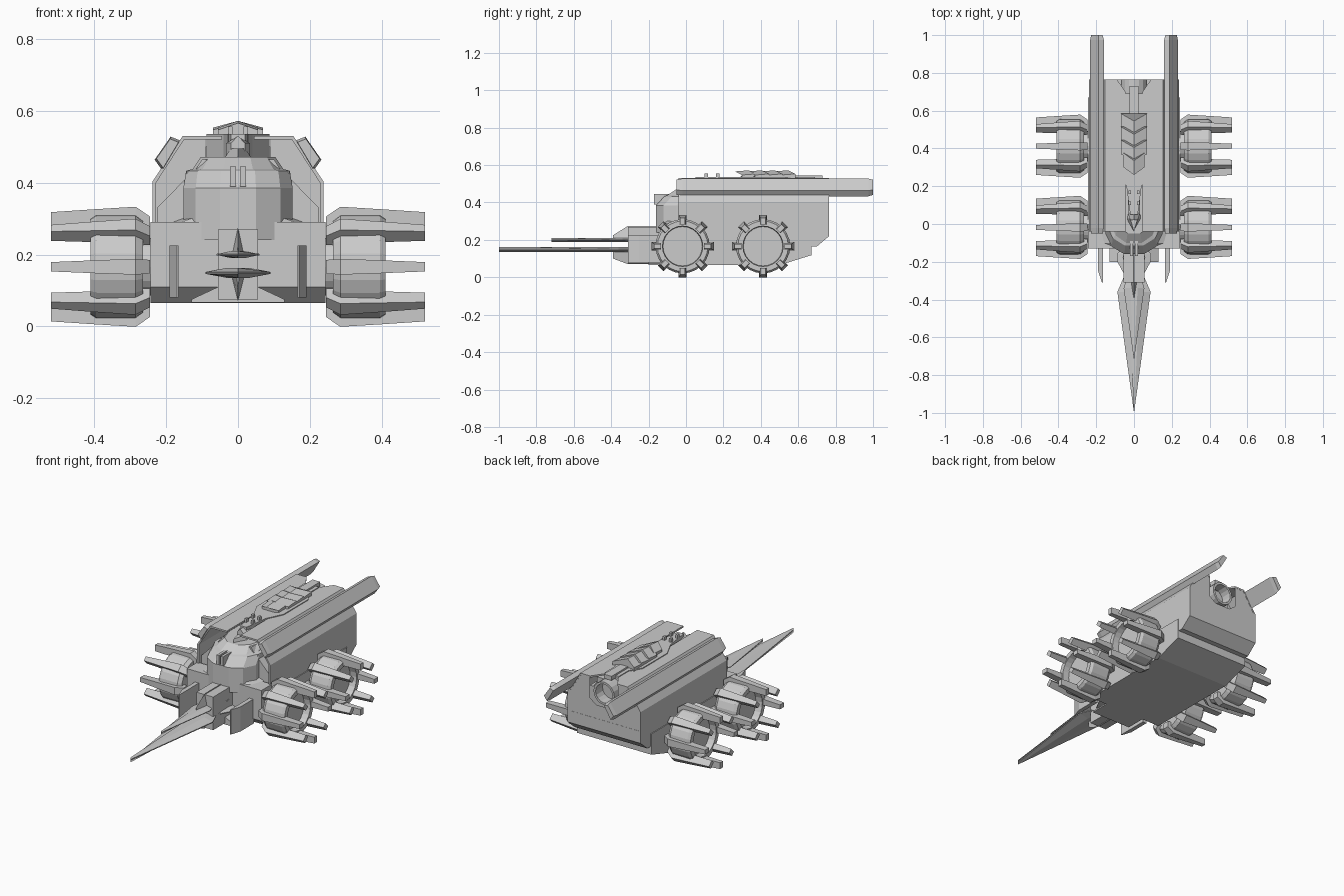
import bpy, bmesh, math
from mathutils import Vector, Matrix

cube = bpy.data.objects.get("Cube")
if cube:
    bpy.data.objects.remove(cube, do_unlink=True)

grey = bpy.data.materials.new("hull_grey")
grey.use_nodes = True
grey.diffuse_color = (0.6, 0.6, 0.6, 1)
grey.node_tree.nodes["Principled BSDF"].inputs["Base Color"].default_value = (0.6, 0.6, 0.6, 1)


def finish(name, bm, mirror=False, recalc=True):
    if recalc:
        bmesh.ops.recalc_face_normals(bm, faces=bm.faces)
    mesh = bpy.data.meshes.new(name)
    bm.to_mesh(mesh)
    bm.free()
    mesh.materials.append(grey)
    ob = bpy.data.objects.new(name, mesh)
    bpy.context.collection.objects.link(ob)
    if mirror:
        ob.modifiers.new("mirror", "MIRROR")
    return ob


def add_loft(bm, rings, caps=True):
    """Skin a series of closed rings with equal point counts."""
    loops = [[bm.verts.new(p) for p in ring] for ring in rings]
    n = len(loops[0])
    for a, b in zip(loops, loops[1:]):
        for i in range(n):
            j = (i + 1) % n
            bm.faces.new((a[i], a[j], b[j], b[i]))
    if caps:
        bm.faces.new(loops[0])
        bm.faces.new(loops[-1])


def loft(name, rings, mirror=False):
    bm = bmesh.new()
    add_loft(bm, rings)
    return finish(name, bm, mirror)


def side_prism(name, yz, x0, x1, mirror=False):
    return loft(name, [[(x, y, z) for y, z in yz] for x in (x0, x1)], mirror)


def front_prism(name, xz, y0, y1, mirror=False):
    return loft(name, [[(x, y, z) for x, z in xz] for y in (y0, y1)], mirror)


def both(half):
    """Close a half outline by reflecting it across x = 0."""
    return half + [(-x, v) for x, v in reversed(half) if x > 0]


def box(name, x0, x1, y0, y1, z0, z1, mirror=False):
    return side_prism(name, [(y0, z0), (y1, z0), (y1, z1), (y0, z1)], x0, x1, mirror)


# Lower hull and rear belly
side_prism("lower_hull", [(-.13, .29), (-.13, .11), (-.08, .065), (.5, .065),
                          (.67, .118), (.67, .24), (0, .24), (-.03, .29)], -.243, .243)
side_prism("rear_belly", [(.765, .29), (.765, .22), (.70, .165), (0, .165), (0, .29)], -.232, .232)

# Main inner body
front_prism("inner_body", both([(.225, .2), (.225, .33), (.143, .414), (.143, .433), (.12, .433), (.1, .465)]),
            -.02, .69)

# Thin outer shell wrapped over the body
shell = []
for y, low in ((-.04, .165), (.70, .165), (.765, .22)):
    section = [(.238, low), (.238, .403), (.154, .53), (.045, .53),
               (.045, .52), (.15, .52), (.228, .4), (.228, low)]
    if y > .75:
        section[3], section[4] = (.09, .53), (.09, .52)
    shell.append([(x, y, z) for x, z in section])
loft("outer_shell", shell, True)

# Rear wall with a notch around the exhaust
bm = bmesh.new()
outline = both([(.235, .29), (.235, .403), (.152, .528), (.09, .528), (.09, .40), (.05, .37)])
wall = bm.faces.new([bm.verts.new((x, .764, z)) for x, z in outline])
wall.normal_update()
if wall.normal.y < 0:
    wall.normal_flip()
finish("rear_wall", bm, recalc=False)
box("exhaust_recess", -.09, .09, .66, .70, .36, .50)

# Exhaust ring
def circle_y(r, y, z):
    return [(r * math.cos(t * math.tau / 16), y, z + r * math.sin(t * math.tau / 16)) for t in range(16)]

bm = bmesh.new()
profile = [(.068, .68), (.068, .765), (.055, .765), (.055, .70), (.068, .68)]
add_loft(bm, [circle_y(r, y, .45) for r, y in profile], caps=False)
finish("exhaust_ring", bm)

# Faceted front tower
def tower_ring(z, s, dy):
    half = [(.05, -.16), (.118, -.12), (.152, -.05), (.152, .1)]
    return [(x * s, y + dy, z) for x, y in both(half)]

loft("front_tower", [tower_ring(.24, 1, 0), tower_ring(.385, 1, 0), tower_ring(.433, .95, .045),
                     tower_ring(.438, .83, .06), tower_ring(.472, .68, .11)])
loft("tower_skirt", [[(x, y, z) for x, y in both([(.06 + d, -.128), (.13 + d, -.1), (.16 + d, 0)])]
                     for z, d in ((.289, .03), (.30, 0))])

# Prow block, its foot, forks and side fins
box("prow_block", -.055, .055, -.31, -.1, .075, .27)
front_prism("prow_foot", both([(.13, .067), (.13, .075), (.055, .11)]), -.2, -.08)
for name, tip, root in (("upper_fork", .225, .275), ("lower_fork", .10, .07)):
    mid = .2 if tip > .16 else .135
    loft(name, [[(-w, y, mid), (w, y, mid), (0, y, z)]
                for y, w, z in ((-.39, .003, tip), (-.31, .016, root), (-.15, .03, root))])
loft("side_fin", [[(.165, y, .08), (x, y, .08), (x, y, .225), (.165, y, .225)]
                  for y, x in ((-.31, .17), (-.25, .19), (-.12, .19))], True)

# Twin bow spikes with bevelled edges
def spike(name, half, z, t):
    pts = both(half)
    rings = [[(x * s, y, z + dz) for x, y in pts] for s, dz in ((.35, -t), (1, -t * .2), (1, t * .2), (.35, t))]
    loft(name, rings)

spike("long_spike", [(.06, -.12), (.09, -.16), (.088, -.2), (.05, -.27), (.088, -.36), (0, -1)], .149, .014)
spike("short_spike", [(.045, -.12), (.06, -.18), (.03, -.26), (.055, -.34), (0, -.72)], .2, .01)

# Tilted side rails
rail = [(.21, .433), (.232, .464), (.1875, .528), (.16, .517)]
cx, cz = (sum(v) / 4 for v in zip(*rail))
loft("side_rail", [[(cx + (x - cx) * s, y, cz + (z - cz) * s) for x, z in rail]
                   for y, s in ((-.05, .85), (-.02, 1), (.975, 1), (1, .85))], True)

# Spine base, chevron armour and neck
loft("spine_base", [[(x, y, z) for x, y in both([(.02, .05), (.04, .2), (.088, .3), (.088, .53),
                                                 (.045, .6), (.045, .69)])] for z in (.45, .535)])
for i in range(4):
    y = .26 + i * .07
    w = .07 if i else .055
    rings = []
    for dy, drop in ((0, .006), (.075, 0)):
        rings.append([(-w, y + dy + .04, .5), (-w, y + dy + .04, .553 - drop), (0, y + dy, .572 - drop),
                      (w, y + dy + .04, .553 - drop), (w, y + dy + .04, .5), (0, y + dy, .5)])
    loft("spine_plate", rings)
box("spine_tail", -.025, .025, .56, .73, .52, .545)
loft("neck", [[(x * s, y, z) for x, z in both([(.033, .45), (.033, .51), (0, .53)])]
              for y, s in ((.02, .6), (.06, 1), (.22, 1))])
loft("nose_arrow", [[(x * s, y, z) for x, y in both([(0, -.04), (.04, .03), (.03, .08)])]
                    for z, s in ((.465, 1), (.495, .5))])
for y in (.10, .16):
    box("neck_post", .015, .028, y, y + .018, .5, .556, True)

# Twin nose guns
box("nose_gun", .006, .022, -.17, -.05, .39, .445, True)

# Paddle wheels
def circle_x(r, x, y, z):
    return [(x, y + r * math.cos(t * math.tau / 24), z + r * math.sin(t * math.tau / 24)) for t in range(24)]

for label, wy in (("front", -.018), ("rear", .412)):
    wz = .166
    bm = bmesh.new()
    add_loft(bm, [circle_x(r, x, wy, wz) for r, x in
                  ((.13, .265), (.145, .285), (.145, .395), (.135, .41), (.108, .41), (.105, .37))])
    add_loft(bm, [circle_x(.08, x, wy, wz) for x in (.22, .27)])
    finish(label + "_wheel", bm, True)
    bm = bmesh.new()
    for k in range(8):
        turn = Matrix.Rotation(k * math.tau / 8, 3, "X")
        hub = Vector((0, wy, wz))
        # stations: x, inner radius, outer radius, half width
        rings = [[hub + turn @ Vector((x, u, r)) for u, r in ((-h, r0), (h, r0), (h, r1), (-h, r1))]
                 for x, r0, r1, h in ((.245, .105, .14, .019), (.285, .105, .167, .022),
                                      (.40, .115, .16, .018), (.52, .115, .152, .013))]
        add_loft(bm, rings)
    finish(label + "_wheel_paddles", bm, True)
